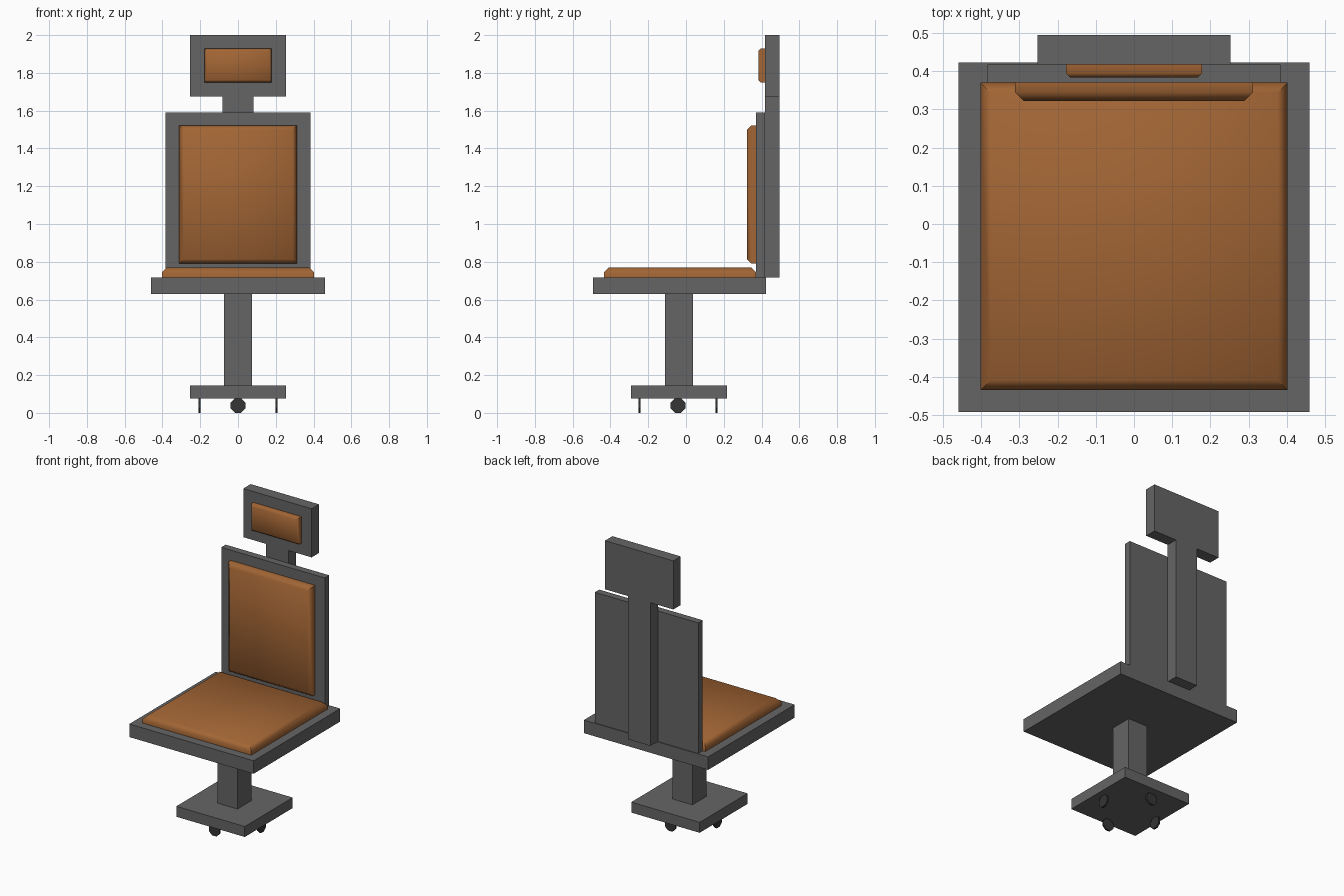
import bpy, bmesh, math
from mathutils import Matrix

if "Cube" in bpy.data.objects:
    bpy.data.objects.remove(bpy.data.objects["Cube"])


def material(name, rgb):
    m = bpy.data.materials.new(name)
    m.diffuse_color = (*rgb, 1)
    m.use_nodes = True
    m.node_tree.nodes["Principled BSDF"].inputs["Base Color"].default_value = m.diffuse_color
    return m


METAL = material("dark_metal", (0.13, 0.13, 0.13))
LEATHER = material("brown_leather", (0.36, 0.13, 0.035))
RUBBER = material("black_rubber", (0.035, 0.035, 0.035))


def finish(bm, name, mat):
    me = bpy.data.meshes.new(name)
    bm.to_mesh(me)
    bm.free()
    me.materials.append(mat)
    ob = bpy.data.objects.new(name, me)
    bpy.context.collection.objects.link(ob)
    return ob


def box_mesh(x, y, z):
    """Box from a half width and (low, high) ranges in y and z."""
    bm = bmesh.new()
    bmesh.ops.create_cube(bm, size=1)
    bmesh.ops.scale(bm, vec=(2 * x, y[1] - y[0], z[1] - z[0]), verts=bm.verts)
    bmesh.ops.translate(bm, vec=(0, sum(y) / 2, sum(z) / 2), verts=bm.verts)
    return bm


def box(name, x, y, z):
    return finish(box_mesh(x, y, z), name, METAL)


def cushion(name, x, y, z, axis, side, chamfer):
    """Box whose outward face (axis, side) has chamfered edges."""
    bm = box_mesh(x, y, z)
    bm.normal_update()
    face = next(f for f in bm.faces if f.normal[axis] * side > 0.9)
    bmesh.ops.bevel(bm, geom=list(face.edges), offset=chamfer, segments=1,
                    affect='EDGES')
    ob = finish(bm, name, LEATHER)
    bpy.context.view_layer.objects.active = ob
    ob.select_set(True)
    bpy.ops.object.shade_smooth_by_angle(angle=math.radians(50))
    ob.select_set(False)


# Pedestal
box("base_plate", 0.253, (-0.29, 0.217), (0.075, 0.145))
box("pedestal_column", 0.073, (-0.11, 0.037), (0.145, 0.63))

# Seat and backrest frame
box("seat_plate", 0.46, (-0.492, 0.423), (0.63, 0.717))
box("back_panel", 0.383, (0.37, 0.417), (0.717, 1.59))

# Spine and headrest plate as one T-shaped extrusion
half = [(0.083, 0.717), (0.083, 1.675), (0.253, 1.675), (0.253, 2.0)]
outline = half + [(-x, z) for x, z in reversed(half)]
bm = bmesh.new()
f = bm.faces.new([bm.verts.new((x, 0.417, z)) for x, z in outline])
ext = bmesh.ops.extrude_face_region(bm, geom=[f])
bmesh.ops.translate(bm, vec=(0, 0.078, 0),
                    verts=[v for v in ext["geom"] if isinstance(v, bmesh.types.BMVert)])
bmesh.ops.recalc_face_normals(bm, faces=bm.faces)
finish(bm, "spine_and_headrest_plate", METAL)

# Cushions
cushion("seat_cushion", 0.402, (-0.435, 0.37), (0.717, 0.77), 2, 1, 0.026)
cushion("back_cushion", 0.312, (0.322, 0.37), (0.79, 1.522), 1, -1, 0.024)
cushion("headrest_cushion", 0.178, (0.383, 0.417), (1.75, 1.928), 1, -1, 0.012)

# Thin wheels, one near the middle of each base edge
for i in range(4):
    bm = bmesh.new()
    bmesh.ops.create_cone(bm, cap_ends=True, segments=8, radius1=0.042,
                          radius2=0.042, depth=0.012,
                          matrix=Matrix.Rotation(math.pi / 8, 4, 'Z'))
    place = (Matrix.Translation((0, -0.042, 0.039))
             @ Matrix.Rotation(i * math.pi / 2, 4, 'Z')
             @ Matrix.Translation((0.204, 0, 0))
             @ Matrix.Rotation(math.pi / 2, 4, 'Y'))
    bmesh.ops.transform(bm, matrix=place, verts=bm.verts)
    finish(bm, f"wheel_{i + 1}", RUBBER)
